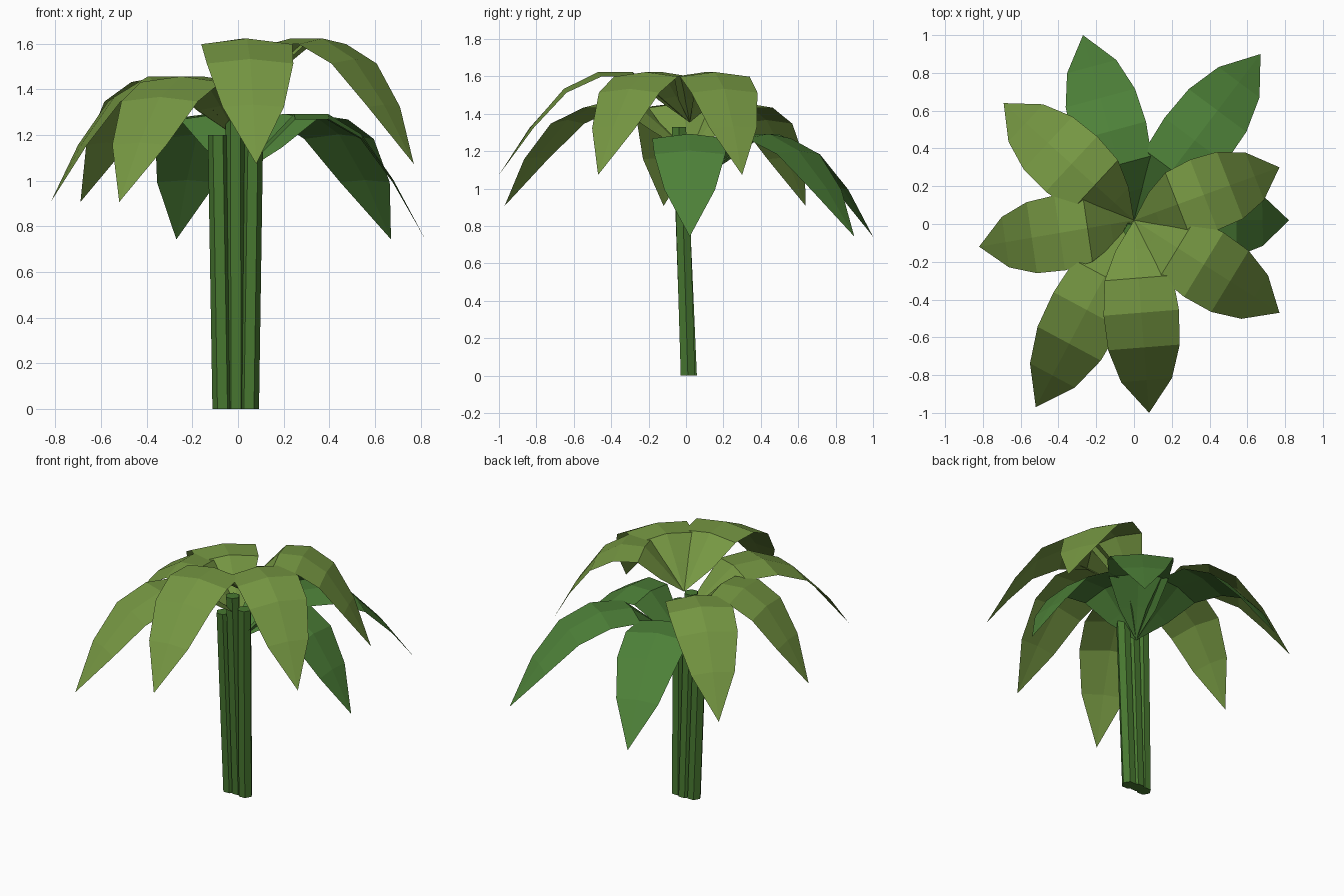
import bpy, bmesh, math
from mathutils import Vector

if "Cube" in bpy.data.objects:
    bpy.data.objects.remove(bpy.data.objects["Cube"])


def material(name, rgb):
    m = bpy.data.materials.new(name)
    m.diffuse_color = (*rgb, 1)
    m.use_nodes = True
    m.node_tree.nodes["Principled BSDF"].inputs["Base Color"].default_value = m.diffuse_color
    return m


OLIVE = material("olive_leaf", (0.18, 0.31, 0.055))
GREEN = material("green_leaf", (0.075, 0.22, 0.04))
STEM = material("stem_green", (0.065, 0.19, 0.03))


def finish(name, bm, mat):
    me = bpy.data.meshes.new(name)
    bm.to_mesh(me)
    bm.free()
    me.materials.append(mat)
    ob = bpy.data.objects.new(name, me)
    bpy.context.collection.objects.link(ob)
    return ob


# Leaf profile: (fraction along leaf, height below the peak, half width, edge droop)
ROWS = [(0.15, -0.13, 0.11, 0.02), (0.30, 0.0, 0.18, 0.025),
        (0.48, 0.0, 0.20, 0.025), (0.66, -0.09, 0.19, 0.02),
        (0.83, -0.29, 0.135, 0.01)]


def leaf(name, tip, peak, mat):
    bm = bmesh.new()
    tip = Vector((tip[0], tip[1], 0))
    root = Vector((0, 0.02, 0))
    side = Vector((-tip.y, tip.x, 0)).normalized()
    base = bm.verts.new(root + Vector((0, 0, peak - 0.27)))
    end = bm.verts.new(tip + Vector((0, 0, peak - 0.55)))
    rows = []
    for t, dz, w, droop in ROWS:
        c = root.lerp(tip, t) + Vector((0, 0, peak + dz))
        d = Vector((0, 0, droop))
        rows.append([bm.verts.new(p) for p in (c - side * w - d, c, c + side * w - d)])
    for i in range(2):
        bm.faces.new((base, rows[0][i], rows[0][i + 1]))
        for a, b in zip(rows, rows[1:]):
            bm.faces.new((a[i], b[i], b[i + 1], a[i + 1]))
        bm.faces.new((rows[-1][i], end, rows[-1][i + 1]))
    bmesh.ops.recalc_face_normals(bm, faces=bm.faces)
    if sum(f.normal.z for f in bm.faces) < 0:
        bmesh.ops.reverse_faces(bm, faces=bm.faces)
    finish(name, bm, mat)


def stem(name, bottom, top, radius=0.044, sides=6):
    bm = bmesh.new()
    rings = []
    for c in (bottom, top):
        rings.append([bm.verts.new((c[0] + radius * math.cos(a), c[1] + radius * math.sin(a), c[2]))
                      for a in (2 * math.pi * k / sides for k in range(sides))])
    for k in range(sides):
        n = (k + 1) % sides
        bm.faces.new((rings[0][k], rings[0][n], rings[1][n], rings[1][k]))
    bm.faces.new(rings[0][::-1])
    bm.faces.new(rings[1])
    finish(name, bm, STEM)


# Three tiers of drooping leaves
tiers = [("low", 1.293, GREEN, [(-0.27, 1.0), (0.67, 0.90), (0.82, 0.02)]),
         ("middle", 1.457, OLIVE, [(-0.82, -0.12), (-0.52, -0.97), (-0.69, 0.64)]),
         ("high", 1.623, OLIVE, [(0.08, -1.0), (0.77, -0.47), (0.77, 0.30)])]
for tier, peak, mat, tips in tiers:
    for i, tip in enumerate(tips):
        leaf(f"{tier}_leaf_{i + 1}", tip, peak, mat)

# Three hexagonal stems leaning slightly
stem("left_stem", (-0.068, 0.012, 0), (-0.088, -0.03, 1.20))
stem("middle_stem", (-0.008, 0.02, 0), (-0.012, -0.038, 1.33))
stem("right_stem", (0.048, 0.01, 0), (0.067, -0.028, 1.26))
